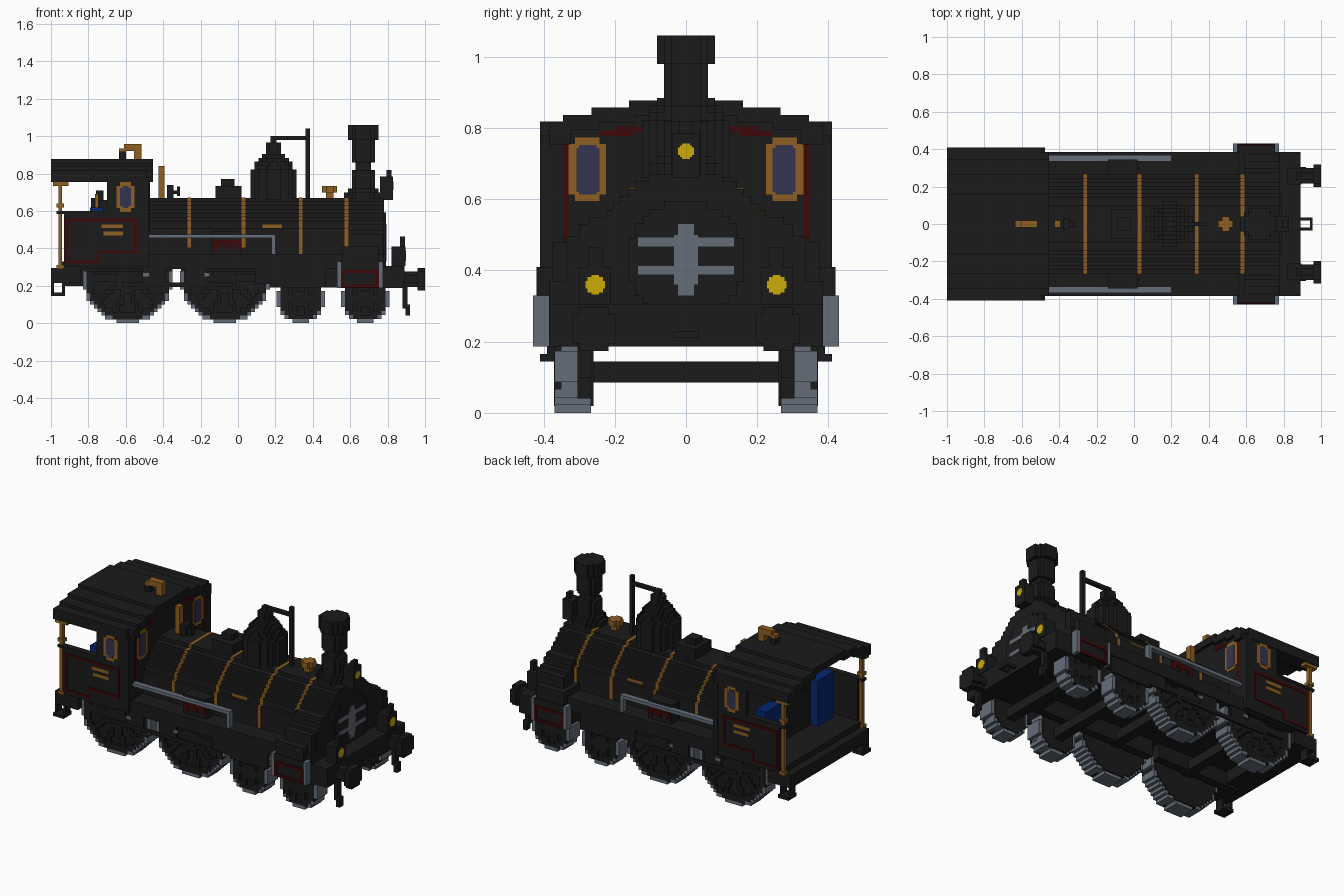
import bpy, bmesh, math

cube = bpy.data.objects.get("Cube")
if cube:
    bpy.data.objects.remove(cube, do_unlink=True)


def material(name, rgb):
    m = bpy.data.materials.new(name)
    m.use_nodes = True
    col = (*rgb, 1)
    m.diffuse_color = col
    bsdf = next(n for n in m.node_tree.nodes if n.type == 'BSDF_PRINCIPLED')
    bsdf.inputs["Base Color"].default_value = col
    return m


BLACK = material("soot_black", (0.0108, 0.0108, 0.0108))
BRASS = material("brass_orange", (0.27, 0.112, 0.015))
STEEL = material("steel_grey", (0.13, 0.155, 0.19))
RED = material("dark_red", (0.048, 0.002, 0.002))
YELLOW = material("lamp_yellow", (0.60, 0.41, 0.002))
BLUE = material("cabin_blue", (0.002, 0.02, 0.16))
GLASS = material("window_glass", (0.034, 0.033, 0.082))
V = 0.0204


def finish(name, bm, mat):
    me = bpy.data.meshes.new(name)
    bm.to_mesh(me)
    bm.free()
    me.materials.append(mat)
    ob = bpy.data.objects.new(name, me)
    bpy.context.collection.objects.link(ob)
    return ob


def boxes(name, mat, *items):
    """Boxes (x0,x1,y0,y1,z0,z1); those with y0 > 0 are mirrored across y."""
    bm = bmesh.new()
    for x0, x1, y0, y1, z0, z1 in items:
        for s in ((1, -1) if y0 > 0 else (1,)):
            r = bmesh.ops.create_cube(bm, size=1)
            for v in r["verts"]:
                v.co = ((x0 + x1) / 2 + v.co.x * (x1 - x0),
                        s * (y0 + y1) / 2 + v.co.y * (y1 - y0),
                        (z0 + z1) / 2 + v.co.z * (z1 - z0))
    return finish(name, bm, mat)


def voxels(name, mat, centre, counts, cell, inside):
    """Stepped solid: grid cells around centre kept by inside(dx,dy,dz)."""
    nx, ny, nz = counts

    def pos(i, j, k):
        return [(a - n / 2) * c for a, n, c in zip((i, j, k), counts, cell)]

    cells = {(i, j, k) for i in range(nx) for j in range(ny) for k in range(nz)
             if inside(*pos(i + .5, j + .5, k + .5))}
    bm, cache = bmesh.new(), {}

    def vert(key):
        if key not in cache:
            cache[key] = bm.verts.new([p + o for p, o in zip(pos(*key), centre)])
        return cache[key]

    for c in cells:
        for ax in range(3):
            u, w = (ax + 1) % 3, (ax + 2) % 3
            for side in (0, 1):
                n = list(c)
                n[ax] += 2 * side - 1
                if tuple(n) in cells:
                    continue
                quad = []
                for du, dw in ((0, 0), (1, 0), (1, 1), (0, 1)):
                    p = list(c)
                    p[ax] += side
                    p[u] += du
                    p[w] += dw
                    quad.append(vert(tuple(p)))
                bm.faces.new(quad if side else quad[::-1])
    return finish(name, bm, mat)


def disc_x(name, mat, x0, x1, y, z, r, c=V, test=lambda y, z: True):
    n = 2 * math.ceil(r / c)
    return voxels(name, mat, ((x0 + x1) / 2, y, z), (1, n, n), (x1 - x0, c, c),
                  lambda a, b, d: math.hypot(b, d) < r and test(b, d))


def wheel_layer(name, mat, y0, y1, x, r, keep=lambda q, ang: True):
    """Stepped wheel slice resting on z = 0, cut off below the running board."""
    n = 2 * round(r / V)
    c = 2 * r / n
    return voxels(name, mat, (x, (y0 + y1) / 2, r), (n, 1, n), (c, abs(y1 - y0), c),
                  lambda a, b, d: math.hypot(a, d) < r and d + r < .29
                  and keep(math.hypot(a, d), math.atan2(d, a)))


def turned(name, mat, x, z0, radii, h=V):
    """Stepped upright turned part: one radius per layer."""
    n = 2 * math.ceil(max(radii) / V)
    k = len(radii)
    return voxels(name, mat, (x, 0, z0 + k * h / 2), (n, n, k), (V, V, h),
                  lambda a, b, d: math.hypot(a, b) < radii[int(d / h + k / 2)])


# Boiler, smokebox and brass bands
BZ = 0.405


def above_frame(y, z):
    return z > -.1


disc_x("boiler", BLACK, -0.49, 0.58, 0, BZ, 0.272, V, above_frame)
disc_x("smokebox", BLACK, 0.58, 0.78, 0, BZ, 0.272, V, above_frame)
for i, (x, low) in enumerate(((-0.26, 0), (0.03, 0), (0.335, -.04), (0.58, -.04))):
    disc_x(f"boiler_band_{i}", BRASS, x - .01, x + .01, 0, BZ, 0.272 * 1.008, V * 1.008,
           lambda y, z: z > low)
disc_x("smokebox_door", BLACK, 0.78, 0.79, 0, 0.43, 0.165)
boxes("door_handles", STEEL, (.785, .793, -.022, .022, .33, .53),
      (.785, .793, -.034, .034, .36, .50),
      (.785, .793, -.135, .135, .468, .492), (.785, .793, -.135, .135, .388, .412))
boxes("smokebox_saddle", BLACK, (.59, .78, -.275, .275, .3, .55), (.59, .78, -.30, .30, .3, .53),
      (.59, .78, -.335, .335, .3, .495), (.59, .775, -.375, .375, .3, .478))
boxes("boiler_nameplates", BRASS, (.13, .235, .23, .2468, .508, .527))

# Chimney, dome and top fittings
turned("chimney", BLACK, 0.67, 0.66,
       [.1, .1, .08, .07] + [.06] * 4 + [.05] * 2 + [.062] * 6 + [.084] * 4, 0.02)
turned("steam_dome", BLACK, 0.19, 0.66,
       [.12] * 8 + [.105, .095, .08, .06, .05, .035, .035])
boxes("whistle_arm", BLACK, (.175, .205, -.015, .015, .96, 1.0),
      (.18, .385, -.012, .012, .98, 1.0), (.362, .385, -.012, .012, .66, 1.04))
boxes("sand_box", BLACK, (-.12, .02, -.08, .08, .64, .735),
      (-.09, -.02, -.035, .035, .735, .77))
boxes("safety_valve", BRASS, (.47, .51, -.02, .02, .66, .70),
      (.45, .53, -.02, .02, .70, .735), (.47, .51, -.04, .04, .70, .735))
boxes("brass_pipe", BRASS, (-.425, -.393, -.02, .02, .66, .84))
boxes("steam_valve", BLACK, (-.38, -.345, -.03, .03, .66, .74),
      (-.38, -.31, -.02, .02, .69, .71), (-.325, -.31, -.02, .02, .68, .73))
boxes("roof_whistle", BRASS, (-.61, -.515, -.02, .02, .92, .957),
      (-.555, -.515, -.02, .02, .875, .94), (-.635, -.60, -.02, .02, .917, .935))
boxes("roof_whistle_base", BLACK, (-.635, -.60, -.02, .02, .875, .917))

# Running boards, frame and beams
boxes("running_board", BLACK, (-.95, .78, -.385, .385, .29, .33),
      (-.49, .78, .25, .385, .33, .37))
boxes("inner_frame", BLACK, (-.93, -.35, .2, .25, .2, .3), (-.305, .89, .2, .25, .19, .3),
      (.5, .89, -.25, .25, .19, .3))
boxes("axle_guards", BLACK, *[(x - .06, x + .06, .34, .38, .21, .3)
                             for x in (-.45, -.22, .15)], (.21, .47, .36, .38, .19, .3))
boxes("front_beam", BLACK, (.76, .89, -.385, .385, .187, .305))
boxes("rear_beam", BLACK, (-1, -.84, -.39, .39, .215, .295))
boxes("rear_steps", BLACK, (-1, -.925, .33, .41, .145, .165),
      (-1, -.985, .34, .39, .16, .22), (-.94, -.925, .34, .39, .16, .22))
boxes("guard_irons", BLACK, (.88, .905, .267, .305, .08, .2), (.895, .92, .267, .305, .04, .1))
boxes("frame_bolts", STEEL, (-.51, -.475, .375, .385, .25, .268),
      (-.18, -.15, .375, .385, .25, .268))

# Wheels: steel tyres, recessed discs, black rims and spokes
for i, (x, r) in enumerate(((-.59, .24), (-.07, .24), (.335, .13), (.68, .13))):
    count, rim = (10, .018) if r > .2 else (6, .012)

    def spokes(q, ang):
        t = ang * count / (2 * math.pi)
        off = abs(t - round(t)) * 2 * math.pi / count * q
        return q < r - rim and (q > r - .05 or q < r * .28 or off < .013)

    for side, s in (("left", 1), ("right", -1)):
        wheel_layer(f"tyre_{side}_{i}", STEEL, s * .267, s * .35, x, r)
        wheel_layer(f"wheel_disc_{side}_{i}", BLACK, s * .26, s * .355, x, r,
                    lambda q, a: q < r - rim)
        wheel_layer(f"wheel_spokes_{side}_{i}", BLACK, s * .355, s * .371, x, r, spokes)
        wheel_layer(f"tyre_edge_{side}_{i}", STEEL, s * .35, s * .37, x, r,
                    lambda q, a: q >= r - rim)
    h = .03
    boxes(f"axle_{i}", BLACK, (x - h, x + h, -.267, .267, r - .015 - h, r - .015 + h))
boxes("coupling_rods", BLACK, (-.62, -.03, .371, .383, .195, .217))

# Cylinders with steel ends and red trim
boxes("cylinders", BLACK, (.55, .755, .25, .425, .187, .33), (.555, .75, .25, .42, .33, .41))
boxes("cylinder_ends", STEEL, (.53, .55, .38, .43, .187, .33), (.755, .775, .38, .43, .187, .33))


def outline(x0, x1, y0, y1, z0, z1, t=.015):
    return [(x0, x1, y0, y1, z0, z0 + t), (x0, x1, y0, y1, z1 - t, z1),
            (x0, x0 + t, y0, y1, z0, z1), (x1 - t, x1, y0, y1, z0, z1)]


boxes("cylinder_trim", RED, *outline(.551, .754, .422, .43, .19, .285, .017))

# Side rods and tool boxes
boxes("reversing_rods", STEEL, (-.475, .195, .335, .37, .455, .475),
      (.18, .2, .335, .37, .37, .475))
boxes("side_boxes", BLACK, (-.14, .02, .25, .345, .36, .49))
boxes("side_box_trim", RED, (-.13, .02, .345, .35, .42, .445), (-.13, -.10, .345, .35, .39, .42),
      (-.07, -.04, .345, .35, .395, .42), (-.01, .02, .345, .35, .39, .42))

# Cab walls and stepped roof
boxes("cab_sides", BLACK, (-.93, -.475, .375, .405, .30, .595),
      (-.70, -.475, .375, .405, .59, .78), (-.97, -.70, .37, .408, .585, .6))
boxes("cab_front", BLACK, (-.505, -.475, -.41, .41, .30, .76),
      (-.505, -.475, -.345, .345, .76, .80), (-.505, -.475, -.265, .265, .80, .82),
      (-.505, -.475, -.16, .16, .82, .84))
boxes("cab_roof", BLACK, (-1, -.455, -.16, .16, .835, .877), (-1, -.455, .14, .265, .815, .857),
      (-1, -.455, .245, .345, .795, .837), (-1, -.49, .325, .41, .754, .818),
      (-.49, -.455, .325, .385, .754, .818))
boxes("cab_side_trim", RED, (-.92, -.54, .40, .409, .545, .56), (-.92, -.905, .40, .409, .32, .56),
      (-.92, -.74, .40, .409, .32, .335), (-.755, -.74, .40, .409, .32, .39),
      (-.755, -.54, .40, .409, .375, .39), (-.555, -.54, .40, .409, .375, .56))
boxes("cab_front_trim", RED, (-.48, -.472, .33, .345, .49, .76),
      (-.48, -.472, .12, .2, .79, .805), (-.48, -.472, .15, .24, .778, .793))
boxes("cab_plates", BRASS, (-.73, -.615, .40, .409, .508, .528),
      (-.72, -.615, .40, .409, .47, .49))
boxes("roof_posts", BRASS, (-.96, -.94, .375, .4, .29, .75), (-.97, -.93, .37, .405, .29, .31),
      (-.99, -.905, .37, .405, .735, .754), (-.97, -.93, .37, .405, .62, .64))


def window(a0, a1, z0, z1, c):
    """Octagon-like outline as two crossing spans (a0, a1, z0, z1)."""
    return [(a0, a1, z0 + c, z1 - c), (a0 + c, a1 - c, z0, z1)]


boxes("side_window_frames", BRASS, *[(a, b, .372, .4075, c, d)
                                    for a, b, c, d in window(-.65, -.553, .595, .755, .02)])
boxes("side_window_glass", GLASS, *[(a, b, .37, .4095, c, d)
                                   for a, b, c, d in window(-.63, -.573, .615, .735, .012)])
boxes("front_window_frames", BRASS, *[(-.508, -.472, a, b, c, d)
                                     for a, b, c, d in window(.225, .33, .595, .773, .018)])
boxes("front_window_glass", GLASS, *[(-.51, -.47, a, b, c, d)
                                    for a, b, c, d in window(.243, .308, .613, .752, .008)])

# Cab interior
boxes("firebox_back", BLACK, (-.74, -.49, -.2, .2, .3, .66), (-.785, -.72, -.12, .12, .62, .67),
      (-.76, -.72, -.12, .12, .58, .71))
boxes("cab_cabinets", BLUE, (-.79, -.72, .18, .34, .33, .618))
boxes("cab_controls", BRASS, (-.765, -.745, .13, .16, .62, .69))

# Lamps
boxes("front_lamps", BLACK, (.82, .895, .21, .30, .305, .41), (.866, .893, .235, .275, .41, .465))
boxes("top_lamp", BLACK, (.76, .83, -.04, .04, .66, .785), (.795, .82, -.02, .02, .785, .82))
for i, (x, y, z, r) in enumerate(((.895, .255, .36, .0275), (.895, -.255, .36, .0275),
                                  (.83, 0, .735, .0225))):
    disc_x(f"lamp_lens_{i}", YELLOW, x - .003, x + .002, y, z, r, .0055)

# Buffers and coupling
for side, y in (("left", .258), ("right", -.258)):
    disc_x(f"buffer_stem_{side}", BLACK, .88, .96, y, .235, .036)
    disc_x(f"buffer_{side}", BLACK, .96, 1.0, y, .235, .072)
boxes("coupling_hook", BLACK, (.88, .95, .02, .035, .21, .23), (.94, .955, -.035, .035, .21, .23))
